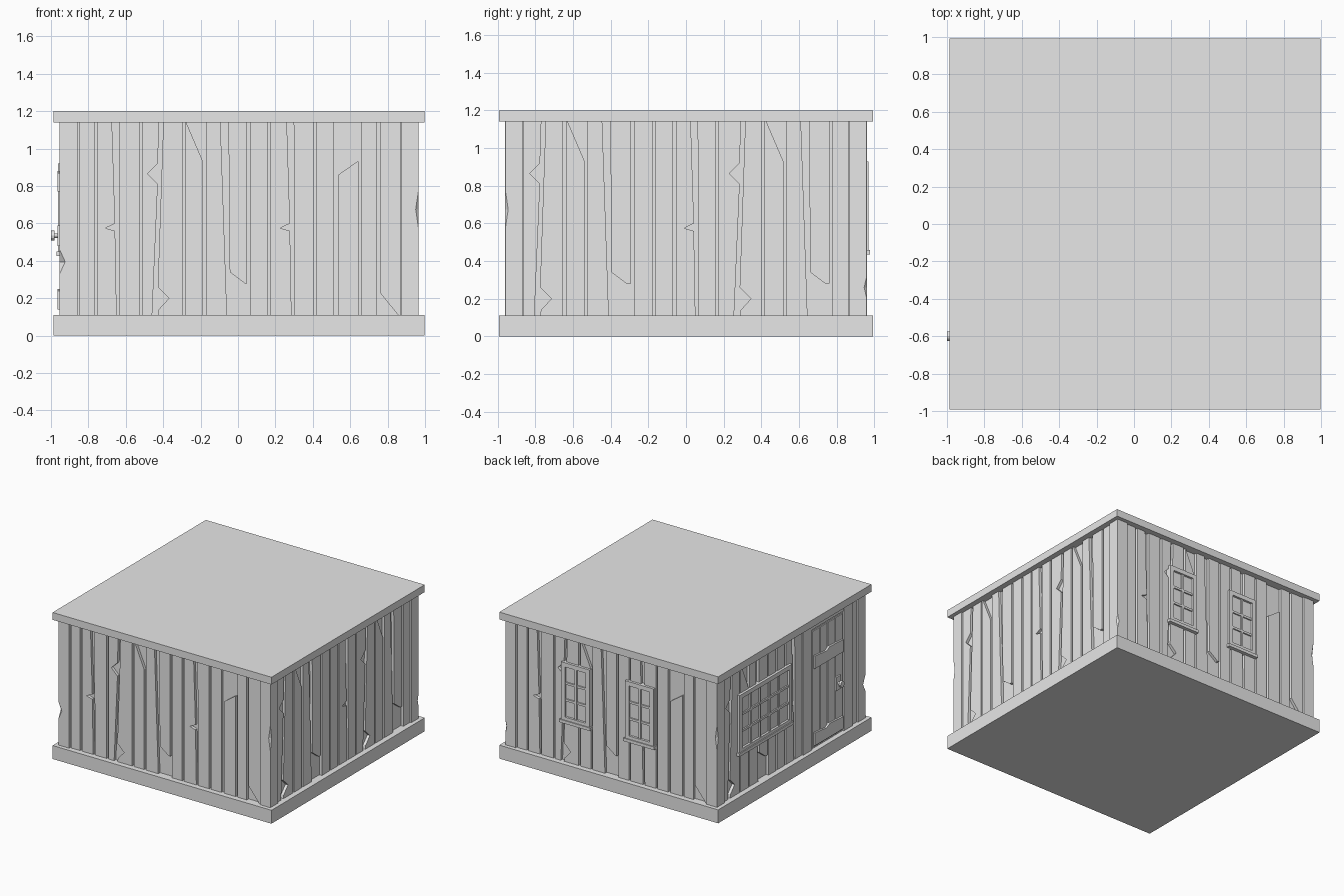
import bpy, bmesh, math
from mathutils import Matrix, Vector

cube = bpy.data.objects.get("Cube")
if cube:
    bpy.data.objects.remove(cube)

mat = bpy.data.materials.new("plain_grey")
mat.use_nodes = True
GREY = (0.8, 0.8, 0.8, 1)
mat.diffuse_color = GREY
mat.node_tree.nodes["Principled BSDF"].inputs["Base Color"].default_value = GREY

CX = 0.006                      # the knob shifts the cabin off centre
LOW, TOP = 0.11, 1.145          # wall bottom and top
INNER, PLANK, POST = 0.925, 0.948, 0.96
W = 0.008                       # half width of a gap between planks
SIDES = {"front": 0, "left": 90, "back": 180, "right": 270}


def finish(name, bm, angle=0):
    """Turn the mesh to its wall, and make the object."""
    bmesh.ops.recalc_face_normals(bm, faces=bm.faces)
    turn = Matrix.Translation((CX, 0, 0)) @ Matrix.Rotation(math.radians(angle), 4, 'Z')
    bmesh.ops.transform(bm, matrix=turn, verts=bm.verts)
    mesh = bpy.data.meshes.new(name)
    bm.to_mesh(mesh)
    bm.free()
    mesh.materials.append(mat)
    obj = bpy.data.objects.new(name, mesh)
    bpy.context.collection.objects.link(obj)
    return obj


def slab(bm, pts, d0, d1):
    """Extrude an outline (u, z) from depth d0 out to depth d1."""
    face = bm.faces.new([bm.verts.new((u, -d0, z)) for u, z in pts])
    ext = bmesh.ops.extrude_face_region(bm, geom=[face])["geom"]
    moved = [v for v in ext if isinstance(v, bmesh.types.BMVert)]
    bmesh.ops.translate(bm, verts=moved, vec=(0, d0 - d1, 0))


def board(bm, u0, u1, z0, z1, d0, d1):
    slab(bm, [(u0, z0), (u1, z0), (u1, z1), (u0, z1)], d0, d1)


def box(name, half, z0, z1):
    bm = bmesh.new()
    board(bm, -half, half, z0, z1, -half, half)
    return finish(name, bm)


# Floor slab, flat roof and inner core
box("floor_slab", 0.992, 0, LOW)
box("roof_slab", 0.992, TOP - 0.005, 1.2)
box("inner_walls", INNER, LOW - 0.01, TOP)

# Shapes of the gaps: edge of the plank before it, edge of the plank after it
BEFORE = {
    "plain": [(-W, LOW), (-W, TOP)],
    "knot": [(0, LOW), (-W, 0.56), (-0.06, 0.575), (-W, 0.6), (-0.025, TOP)],
    "zigzag": [(-0.045, LOW), (-0.015, 0.81), (-0.07, 0.865), (-0.015, 0.92), (-W, TOP)],
    "slant": [(-W, LOW), (-W, 0.93), (-0.1, TOP)],
    "split": [(0, LOW), (-0.035, TOP)],
    "short_low": [(-W, 0.28), (-W, TOP)],
    "short_high": [(-W, LOW), (-W, 0.93)],
}
AFTER = {
    "plain": [(W, LOW), (W, TOP)],
    "knot": [(0.016, LOW), (0.012, TOP)],
    "zigzag": [(-0.015, LOW), (-0.01, 0.14), (0.045, 0.2), (-0.015, 0.26), (0.015, TOP)],
    "split": [(0.095, 0.28), (0.015, 0.34), (W, TOP)],
    "stub": [(0.015, LOW), (0.015, 0.86), (0.115, 0.93)],
    "cut": [(0.105, LOW), (W, 0.23), (W, TOP)],
}
LONG_WALL = [
    ("plain", -0.865), ("plain", -0.765), ("knot", -0.655), ("plain", -0.525),
    ("zigzag", -0.42), ("plain", -0.295), ("slant", -0.185), ("split", -0.065),
    ("short_low", 0.05), ("plain", 0.16), ("knot", 0.28), ("plain", 0.405),
    ("stub", 0.515), ("short_high", 0.645), ("cut", 0.745), ("plain", 0.87)]
SIDE_WALL = [
    ("plain", -0.87), ("zigzag", -0.76), ("plain", -0.645), ("slant", -0.53),
    ("split", -0.41), ("short_low", -0.285), ("plain", -0.17), ("plain", -0.06),
    ("knot", 0.05), ("plain", 0.165), ("zigzag", 0.3), ("plain", 0.41),
    ("slant", 0.525), ("split", 0.645), ("short_low", 0.77), ("plain", 0.87)]


def edge(table, gap):
    kind, u = gap
    return [(u + du, z) for du, z in table.get(kind, table["plain"])]


# Plank cladding on all four walls
for side, angle in SIDES.items():
    gaps = LONG_WALL if side in ("front", "back") else SIDE_WALL
    bm = bmesh.new()
    for a, b in zip(gaps, gaps[1:]):
        slab(bm, edge(AFTER, a) + edge(BEFORE, b)[::-1], INNER - 0.01, PLANK)
    finish(side + "_planks", bm, angle)


# Corner posts with a chip hewn from the outer edge
def corner_post(name, angle, z_chip, chip):
    bm = bmesh.new()
    inn, out = 0.865, POST
    low, high = z_chip
    rings = []
    for z, c in ((LOW, 0), (low, 0), ((low + high) / 2, chip), (high, 0), (TOP, 0)):
        c = max(c, 0.0005)
        pts = [(inn, -inn), (inn, -out), (out - c, -out), (out, -out + c), (out, -inn)]
        rings.append([bm.verts.new((x, y, z)) for x, y in pts])
    for r, s in zip(rings, rings[1:]):
        for i in range(5):
            j = (i + 1) % 5
            bm.faces.new((r[i], r[j], s[j], s[i]))
    bm.faces.new(rings[0])
    bm.faces.new(rings[-1])
    finish(name, bm, angle)


corner_post("front_left_post", 0, (0.57, 0.78), 0.016)
corner_post("back_left_post", 90, (0.2, 0.32), 0.014)
corner_post("back_right_post", 180, (0.57, 0.78), 0.016)
corner_post("front_right_post", 270, (0.33, 0.46), 0.03)


# Windows: backing pane, frame, glazing bars and sill
def window(name, angle, u0, u1, z0, z1, cols, rows):
    bm = bmesh.new()
    f, bar, front = 0.035, 0.009, 0.968
    board(bm, u0 + 0.01, u1 - 0.01, z0 + 0.01, z1 - 0.01, INNER, PLANK + 0.002)
    for a, b in ((u0, u0 + f), (u1 - f, u1)):
        board(bm, a, b, z0, z1, INNER, front)
    for a, b in ((z0, z0 + f), (z1 - f, z1)):
        board(bm, u0 + f, u1 - f, a, b, INNER, front)
    for i in range(1, cols):
        u = u0 + f + (u1 - u0 - 2 * f) * i / cols
        board(bm, u - bar, u + bar, z0 + f, z1 - f, INNER, front - 0.006)
    for i in range(1, rows):
        z = z0 + f + (z1 - z0 - 2 * f) * i / rows
        board(bm, u0 + f, u1 - f, z - bar, z + bar, INNER, front - 0.007)
    board(bm, u0 - 0.01, u1 + 0.01, z0 - 0.015, z0 + 0.01, INNER, front + 0.008)
    finish(name, bm, angle)


window("back_window_a", SIDES["back"], -0.45, -0.19, 0.45, 0.93, 2, 3)
window("back_window_b", SIDES["back"], 0.13, 0.39, 0.45, 0.93, 2, 3)
window("wide_window", SIDES["right"], -0.68, 0.0, 0.44, 0.92, 5, 3)

# Door with posts, boards and cross braces
DOOR = SIDES["right"]
bm = bmesh.new()
for u in (0.155, 0.68):
    board(bm, u, u + 0.115, LOW, TOP, INNER, POST)
board(bm, 0.27, 0.68, 1.09, TOP, INNER, POST - 0.004)
finish("door_posts", bm, DOOR)

bm = bmesh.new()
board(bm, 0.27, 0.68, LOW, 1.09, INNER, PLANK + 0.001)
for i in range(4):
    u = 0.282 + i * 0.098
    board(bm, u, u + 0.09, LOW + 0.015, 1.075, INNER, 0.957)
finish("door_boards", bm, DOOR)

bm = bmesh.new()
for z in (0.14, 0.77):
    slab(bm, [(0.29, z), (0.66, z), (0.66, z + 0.1), (0.48, z + 0.11),
              (0.44, z + 0.09), (0.29, z + 0.105)], INNER, 0.972)
board(bm, 0.57, 0.63, 0.48, 0.59, INNER, 0.97)
finish("door_braces", bm, DOOR)

# Door knob
bm = bmesh.new()
for radius, d0, d1 in ((0.012, 0.96, 0.995), (0.026, 0.988, 1.006)):
    place = Matrix.Translation((0.6, -(d0 + d1) / 2, 0.535)) @ Matrix.Rotation(math.pi / 2, 4, 'X')
    bmesh.ops.create_cone(bm, cap_ends=True, segments=12, radius1=radius, radius2=radius,
                          depth=d1 - d0, matrix=place)
finish("door_knob", bm, DOOR)
